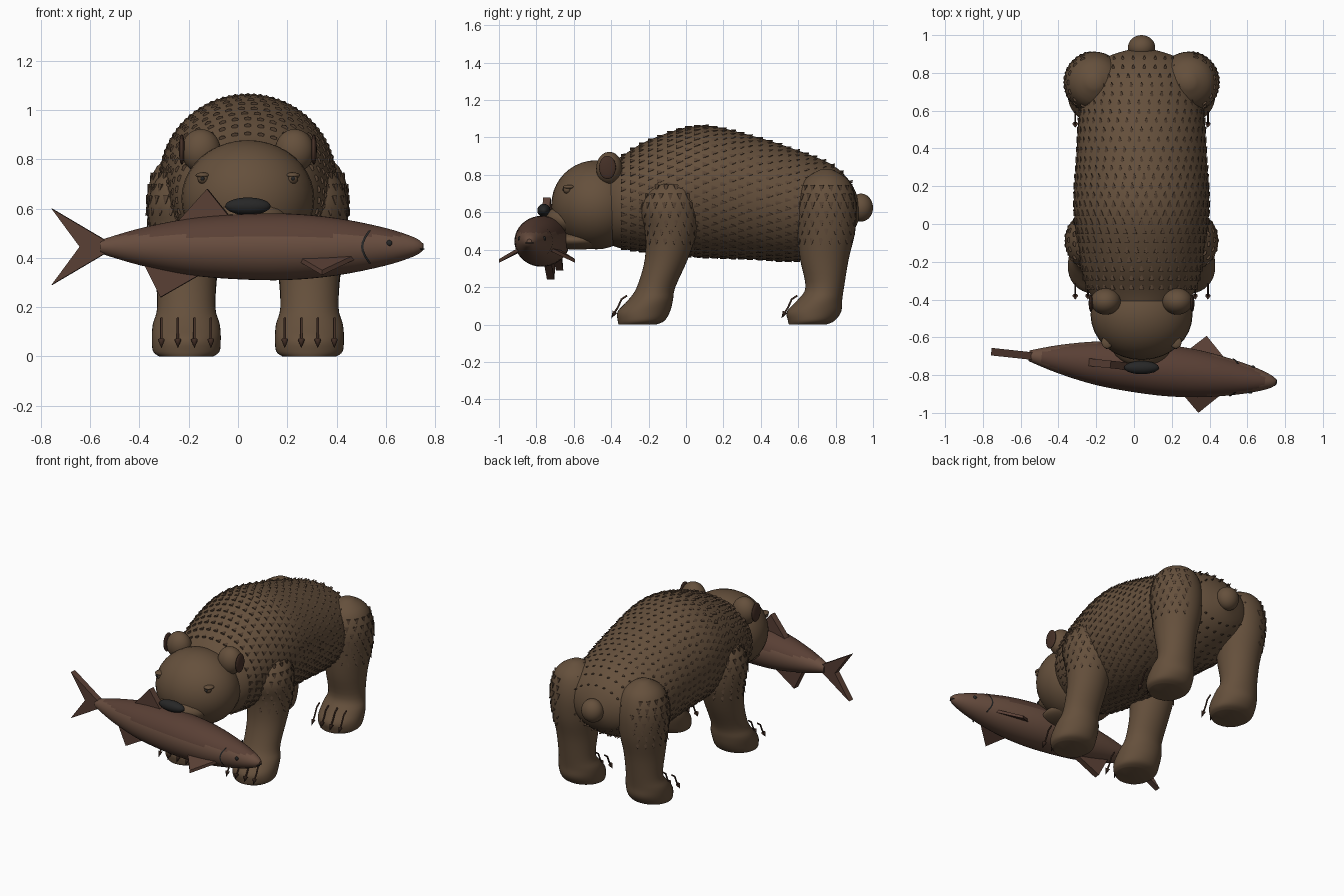
import bpy, bmesh, math
from mathutils import Vector, Matrix

if "Cube" in bpy.data.objects:
    bpy.data.objects.remove(bpy.data.objects["Cube"])

X0 = 0.04  # bear centre line


def mat(name, c):
    m = bpy.data.materials.new(name)
    m.diffuse_color = (*c, 1)
    m.use_nodes = True
    m.node_tree.nodes["Principled BSDF"].inputs["Base Color"].default_value = m.diffuse_color
    return m


FUR = mat("fur", (0.13, 0.08, 0.045))
TUFT = mat("dark_fur", (0.10, 0.06, 0.036))
DARK = mat("dark", (0.02, 0.02, 0.02))
EAR = mat("ear_inside", (0.06, 0.03, 0.02))
BELLY = mat("fish_belly", (0.14, 0.075, 0.05))
BACK = mat("fish_back", (0.10, 0.05, 0.035))
X, Y, Z = Vector((1, 0, 0)), Vector((0, 1, 0)), Vector((0, 0, 1))
AXES = {'x': (Y, Z), 'y': (X, Z), 'z': (X, Y)}


def finish(name, bm, m, smooth=True):
    bmesh.ops.recalc_face_normals(bm, faces=bm.faces)
    me = bpy.data.meshes.new(name)
    bm.to_mesh(me)
    bm.free()
    me.materials.append(m)
    o = bpy.data.objects.new(name, me)
    bpy.context.collection.objects.link(o)
    if smooth:
        bpy.ops.object.select_all(action='DESELECT')
        bpy.context.view_layer.objects.active = o
        o.select_set(True)
        bpy.ops.object.shade_smooth_by_angle(angle=math.radians(45))
    return o


def spline(rings, n):
    """Smooth in-between rings (Catmull-Rom)."""
    out, R = [], [rings[0]] + rings + [rings[-1]]
    for i in range(1, len(R) - 2):
        for k in range(n):
            t = k / n
            out.append([max(0.5 * (2*b + (c-a)*t + (2*a-5*b+4*c-d)*t*t + (3*b-a-3*c+d)*t**3), -9)
                        for a, b, c, d in zip(R[i-1], R[i], R[i+1], R[i+2])])
    return out + [rings[-1]]


def on_ring(r, axis, a):
    u, v = AXES[axis]
    return Vector(r[:3]) + u * r[3] * math.cos(a) + v * r[4] * math.sin(a)


def loft(name, rings, axis, m, sides=40, n=4):
    bm = bmesh.new()
    loops = [[bm.verts.new(on_ring(r, axis, 2*math.pi*k/sides)) for k in range(sides)]
             for r in spline(rings, n)]
    for p, q in zip(loops, loops[1:]):
        for k in range(sides):
            j = (k + 1) % sides
            bm.faces.new((p[k], p[j], q[j], q[k]))
    bm.faces.new(loops[0])
    bm.faces.new(loops[-1])
    return finish(name, bm, m)


def ball(name, c, r, m, rot=None):
    bm = bmesh.new()
    bmesh.ops.create_uvsphere(bm, u_segments=32, v_segments=20, radius=1,
                              matrix=Matrix.Translation(c) @ (rot or Matrix()) @ Matrix.Diagonal((*r, 1)))
    return finish(name, bm, m)


def tufts(name, rings, axis, lo, hi, flow, side=0):
    """Rows of small flattened cones lying on a lofted surface."""
    bm = bmesh.new()
    ai = 'xyz'.index(axis)
    dense, last, row = spline(rings, 30), -9, 0
    for r in dense:
        if not lo <= r[ai] <= hi or abs(r[ai] - last) < 0.045:
            continue
        last, row = r[ai], row + 1
        count = max(6, int(math.pi * (r[3] + r[4]) / 0.05))
        for k in range(count):
            a = 2*math.pi*(k + 0.5*(row % 2))/count
            if side and math.cos(a) * side < 0.1:
                continue
            u, v = AXES[axis]
            nrm = (u*math.cos(a)/r[3] + v*math.sin(a)/r[4]).normalized()
            d = (flow + nrm*0.25).normalized()
            w = d.cross(nrm).normalized()
            h = w.cross(d)
            M = Matrix((w, h, d)).transposed().to_4x4()
            M.translation = on_ring(r, axis, a)
            bmesh.ops.create_cone(bm, cap_ends=True, segments=6, radius1=0.015, radius2=0.002,
                                  depth=0.035, matrix=M @ Matrix.Diagonal((1, 0.55, 1, 1)))
    return finish(name, bm, TUFT)


# Body with humped shoulders
body = [(X0, y, z, a, b) for y, z, a, b in [
    (-.45, .65, .20, .20), (-.36, .65, .28, .24), (-.2, .685, .325, .30), (.07, .712, .358, .352),
    (.35, .68, .345, .33), (.6, .635, .328, .295), (.78, .63, .28, .225), (.88, .62, .19, .14),
    (.93, .61, .04, .04)]]
loft("body", body, 'y', FUR, 56)
tufts("body_fur", body, 'y', -.33, .9, Y)
ball("tail", (X0, .935, .625), (.072, .065, .075), FUR)

# Legs: (z, y, half width, half depth)
FRONT = [(0, -.26, .11, .10), (.02, -.24, .135, .125), (.07, -.225, .14, .14), (.13, -.19, .136, .12),
         (.2, -.16, .118, .103), (.35, -.105, .125, .115), (.5, -.08, .145, .14), (.62, -.09, .155, .16),
         (.72, -.08, .12, .13), (.8, -.08, .03, .04)]
HIND = [(0, .65, .11, .10), (.02, .67, .135, .125), (.07, .685, .14, .145), (.13, .715, .136, .12),
        (.2, .742, .118, .103), (.35, .74, .128, .13), (.5, .75, .15, .155), (.65, .75, .16, .16),
        (.77, .75, .12, .12), (.83, .75, .03, .03)]
for s, side in ((-1, "right"), (1, "left")):
    for kind, prof, dy in (("front", FRONT, 0), ("hind", HIND, .91)):
        leg = [(X0 + s*.25, y, z, a, b) for z, y, a, b in prof]
        loft(f"{kind}_leg_{side}", leg, 'z', FUR)
        tufts(f"{kind}_leg_fur_{side}", leg, 'z', .44, .76, -Z, s)
        # Claws: thin bent stem with pointed tip
        for i in range(4):
            x = X0 + s*(.15 + i*.067)
            cu = bpy.data.curves.new("claw", 'CURVE')
            cu.dimensions, cu.bevel_depth, cu.bevel_resolution, cu.use_fill_caps = '3D', .005, 2, True
            sp = cu.splines.new('POLY')
            sp.points.add(3)
            for p, (y, z) in zip(sp.points, [(-.315, .155), (-.345, .135), (-.365, .09), (-.385, .06)]):
                p.co = (x, y + dy, z, 1)
            cu.materials.append(EAR)
            bpy.context.collection.objects.link(bpy.data.objects.new(f"{kind}_claw_{side}_{i}", cu))
            bm = bmesh.new()
            bmesh.ops.create_cone(bm, cap_ends=True, segments=10, radius1=.014, radius2=0, depth=.04,
                                  matrix=Matrix.Translation((x, -.39 + dy, .05)) @ Matrix.Rotation(math.radians(150), 4, 'X'))
            finish(f"{kind}_claw_tip_{side}_{i}", bm, EAR)

# Head, muzzle, jaw, nose
ball("head", (X0, -.48, .64), (.27, .24, .238), FUR)
ball("muzzle", (X0, -.62, .56), (.165, .135, .085), FUR)
ball("jaw", (X0, -.58, .45), (.16, .15, .05), FUR)
ball("nose", (X0, -.76, .61), (.092, .035, .035), DARK)

# Ears and eyes
for s, side in ((-1, "right"), (1, "left")):
    ball(f"ear_{side}", (X0 + s*.19, -.41, .835), (.08, .07, .088), FUR)
    ball(f"ear_inside_{side}", (X0 + s*.268, -.42, .84), (.012, .045, .062), EAR)
    ball(f"eye_{side}", (X0 + s*.182, -.635, .722), (.022, .022, .022), FUR)
    ball(f"eyelid_{side}", (X0 + s*.182, -.625, .735), (.03, .034, .012), FUR)
    ball(f"pupil_{side}", (X0 + s*.184, -.655, .722), (.008, .006, .008), DARK)

# Fish, built along x then turned slightly
FISH = Matrix.Translation((0, -.757, 0)) @ Matrix.Rotation(-.107, 4, 'Z')
FZ = .445
fish = loft("fish_body", [(x, 0, FZ, r, r) for x, r in [
    (-.56, .028), (-.4, .075), (-.2, .115), (0, .132), (.2, .135), (.4, .117), (.6, .077),
    (.72, .038), (.757, .012)]], 'x', BELLY)
fish.data.materials.append(BACK)
for p in fish.data.polygons:
    p.material_index = int(p.center.z > FZ + .045)
parts = [fish]


def fin(name, pts, thick):
    bm = bmesh.new()
    t = Vector(thick)
    f = bm.faces.new([bm.verts.new(Vector(p) - t/2) for p in pts])
    ext = bmesh.ops.extrude_face_region(bm, geom=[f])
    bmesh.ops.translate(bm, vec=t, verts=[v for v in ext["geom"] if isinstance(v, bmesh.types.BMVert)])
    # closed prism: the starting face stays as the other cap
    parts.append(finish(name, bm, BACK, False))


flat = (0, .04, 0)
fin("fish_tail", [(-.53, 0, FZ+.02), (-.76, 0, .6), (-.645, 0, FZ), (-.76, 0, .29), (-.53, 0, FZ-.02)], flat)
fin("dorsal_fin", [(-.26, 0, .53), (-.125, 0, .68), (-.02, 0, .55)], flat)
fin("belly_fin", [(-.39, 0, .39), (-.315, 0, .24), (-.14, 0, .34)], flat)
for s in (-1, 1):
    fin(f"side_fin_{s}", [(.26, s*.105, .395), (.49, s*.08, .405), (.365, s*.205, .34)], (0, 0, .02))
    parts.append(ball(f"fish_eye_{s}", (.625, s*.067, .46), (.012, .008, .012), DARK))
    # Gill slit following the body surface
    bm = bmesh.new()
    rows = []
    for k in range(9):
        a = math.radians(-42 + k*10.5)
        x, r = .535 - .018*math.cos(3*(a - math.radians(0))) * 1.0, .1
        rows.append([bm.verts.new((x + dx, s*r*math.cos(a), FZ + r*math.sin(a))) for dx in (-.004, .006)])
    for p, q in zip(rows, rows[1:]):
        bm.faces.new((p[0], p[1], q[1], q[0]))
    parts.append(finish(f"gill_{s}", bm, DARK))
parts.append(ball("fish_mouth", (.742, 0, .436), (.02, .022, .005), DARK))
for o in parts:
    o.matrix_world = FISH
